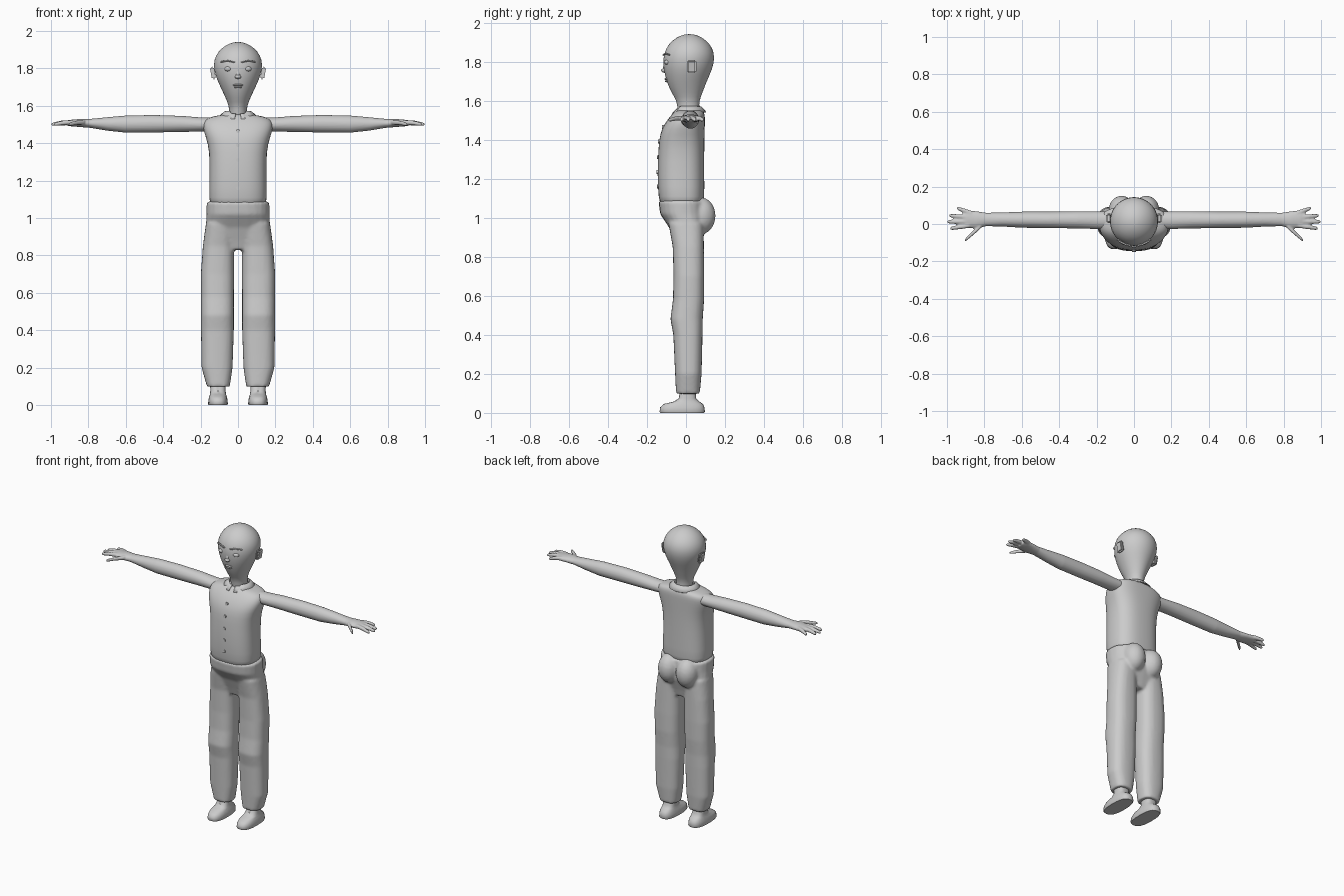
import bpy, bmesh, math
from mathutils import Matrix, Vector

if "Cube" in bpy.data.objects:
    bpy.data.objects.remove(bpy.data.objects["Cube"])


def loft(bm, rings, axis='z', n=24, power=2.3):
    """Closed skin over rings (t, ca, cb, ra, rb) along the z or x axis."""
    loops = []
    for t, ca, cb, ra, rb in rings:
        loop = []
        for i in range(n):
            c, s = math.cos(math.tau * i / n), math.sin(math.tau * i / n)
            a = ca + ra * math.copysign(abs(c) ** (2 / power), c)
            b = cb + rb * math.copysign(abs(s) ** (2 / power), s)
            loop.append(bm.verts.new((a, b, t) if axis == 'z' else (t, a, b)))
        loops.append(loop)
    for lo, hi in zip(loops, loops[1:]):
        for i in range(n):
            j = (i + 1) % n
            bm.faces.new((lo[i], lo[j], hi[j], hi[i]))
    bm.faces.new(loops[0][::-1])
    bm.faces.new(loops[-1])


def ball(bm, centre, size, tilt=0):
    m = Matrix.Translation(centre) @ Matrix.Rotation(tilt, 4, 'X') @ Matrix.Diagonal((*size, 1))
    bmesh.ops.create_uvsphere(bm, u_segments=20, v_segments=12, radius=1, matrix=m)


def finish(name, bm, voxel=0, subsurf=0, mirror=False, angle=50):
    bmesh.ops.recalc_face_normals(bm, faces=bm.faces)
    me = bpy.data.meshes.new(name)
    bm.to_mesh(me)
    bm.free()
    ob = bpy.data.objects.new(name, me)
    bpy.context.collection.objects.link(ob)
    if voxel:
        r = ob.modifiers.new("merge", 'REMESH')
        r.mode, r.voxel_size, r.use_smooth_shade = 'VOXEL', voxel, True
        s = ob.modifiers.new("soften", 'SMOOTH')
        s.factor, s.iterations = 0.5, 4
    if subsurf:
        s = ob.modifiers.new("round", 'SUBSURF')
        s.levels = s.render_levels = subsurf
    if mirror:
        ob.modifiers.new("mirror", 'MIRROR').use_mirror_merge = False
    bpy.ops.object.select_all(action='DESELECT')
    ob.select_set(True)
    bpy.context.view_layer.objects.active = ob
    bpy.ops.object.shade_smooth_by_angle(angle=math.radians(angle))
    return ob


# Head and neck
bm = bmesh.new()
loft(bm, [(1.48, 0, .02, .055, .055), (1.56, 0, .012, .046, .056), (1.60, 0, .01, .049, .058),
          (1.64, 0, .005, .066, .080), (1.70, 0, .003, .094, .104), (1.76, 0, .010, .122, .126),
          (1.82, 0, .015, .134, .134), (1.87, 0, .017, .121, .121), (1.91, 0, .017, .088, .088),
          (1.935, 0, .017, .045, .045), (1.941, 0, .017, .012, .012)], power=2)
finish("head", bm, subsurf=1)

# Nose
bm = bmesh.new()
ball(bm, (0, -.103, 1.775), (.013, .014, .034), -.2)
ball(bm, (0, -.110, 1.755), (.017, .018, .011))
finish("nose", bm)

# Lips
bm = bmesh.new()
ball(bm, (0, -.100, 1.711), (.027, .011, .006))
ball(bm, (0, -.097, 1.700), (.023, .011, .006))
finish("lips", bm)

# Eyes
bm = bmesh.new()
ball(bm, (.052, -.094, 1.797), (.021, .018, .014))
finish("eyes", bm, mirror=True)

# Brows
bm = bmesh.new()
for k in range(7):
    x = .025 + .01 * k
    ball(bm, (x, .014 - .131 * math.sqrt(1 - (x / .131) ** 2), 1.834 + .006 * math.sin(k / 2)), (.009, .005, .004))
finish("brows", bm, mirror=True)

# Ears
bm = bmesh.new()
m = Matrix.Translation((.134, .03, 1.775)) @ Matrix.Rotation(.18, 4, 'Y') @ Matrix.Diagonal((.022, .05, .068, 1))
bmesh.ops.create_cube(bm, size=1, matrix=m)
bmesh.ops.bevel(bm, geom=bm.edges[:], offset=.008, segments=2, affect='EDGES')
finish("ears", bm, mirror=True)

# Shirt body
bm = bmesh.new()
loft(bm, [(1.04, 0, -.02, .150, .110), (1.10, 0, -.023, .155, .118), (1.22, 0, -.027, .153, .121),
          (1.36, 0, -.024, .152, .118), (1.43, 0, -.019, .172, .115), (1.48, 0, -.007, .188, .104),
          (1.515, 0, .006, .186, .092), (1.535, 0, .014, .165, .080), (1.55, 0, .016, .105, .070),
          (1.555, 0, .016, .05, .05)], n=28, power=2.6)
finish("shirt", bm, subsurf=1)

# Shirt collar, open at the front
bm = bmesh.new()
rows = []
for r, z in ((.058, 1.548), (.064, 1.572), (.074, 1.570), (.102, 1.543)):
    rows.append([bm.verts.new((r * math.cos(a), .014 + r * .88 * math.sin(a), z - .012 * (a < -1 or a > 4.1)))
                 for a in (math.radians(-80 + 340 * i / 30) for i in range(31))])
for p, q in zip(rows, rows[1:]):
    for i in range(30):
        bm.faces.new((p[i], p[i + 1], q[i + 1], q[i]))
finish("collar", bm).modifiers.new("thickness", 'SOLIDIFY').thickness = .006

# Shirt buttons
bm = bmesh.new()
for z, y in ((1.465, -.118), (1.39, -.139), (1.31, -.144), (1.235, -.147), (1.16, -.145)):
    m = Matrix.Translation((0, y, z)) @ Matrix.Rotation(math.pi / 2, 4, 'X')
    bmesh.ops.create_cone(bm, cap_ends=True, segments=16, radius1=.01, radius2=.01, depth=.008, matrix=m)
finish("buttons", bm)

# Trousers: hips, seat and two legs merged
bm = bmesh.new()
loft(bm, [(.83, 0, .012, .10, .055), (.88, 0, .010, .145, .070), (.95, 0, .008, .172, .095),
          (1.02, 0, -.015, .168, .118), (1.088, 0, -.020, .168, .121)], power=2.4)
for s in (-1, 1):
    ball(bm, (s * .066, .075, 1.01), (.07, .077, .095))
    loft(bm, [(.098, s * .105, .01, .061, .061), (.20, s * .112, .012, .083, .068),
              (.40, s * .110, .010, .088, .075), (.48, s * .110, .003, .088, .083),
              (.58, s * .110, .013, .088, .080), (.70, s * .110, .015, .089, .079),
              (.85, s * .105, .012, .083, .080), (.97, s * .092, 0, .080, .09)], power=2.5)
finish("trousers", bm, voxel=.009)

# Shoes and ankles
bm = bmesh.new()
loft(bm, [(0, .107, -.019, .050, .112), (.006, .107, -.019, .053, .116), (.028, .107, -.019, .051, .114),
          (.046, .107, -.013, .047, .100), (.058, .107, .003, .043, .065), (.075, .107, .008, .041, .044),
          (.13, .107, .01, .042, .040)], power=2.6)
finish("shoes", bm, mirror=True)

# Arms with palms and fingers merged
bm = bmesh.new()
loft(bm, [(.13, .02, 1.50, .047, .036), (.20, .02, 1.50, .047, .038), (.30, .022, 1.503, .046, .043),
          (.45, .022, 1.504, .044, .047), (.60, .023, 1.502, .043, .046), (.70, .024, 1.503, .038, .036),
          (.79, .024, 1.506, .036, .024), (.84, .022, 1.508, .046, .022), (.89, .026, 1.508, .048, .018),
          (.915, .026, 1.507, .043, .013)], axis='x', power=2)
for x0, y0, x1, y1 in ((.87, .058, .947, .085), (.89, .036, .988, .045), (.89, .013, .998, .012),
                       (.88, -.008, .983, -.024), (.82, -.012, .905, -.088)):
    rings = []
    for f, r in ((0, .013), (.5, .0125), (.9, .010), (1, .006)):
        rings.append((x0 + f * (x1 - x0), y0 + f * (y1 - y0), 1.512 - .012 * f * f, r, r))
    loft(bm, rings, axis='x', n=12, power=2)
finish("arms", bm, voxel=.005, mirror=True)
